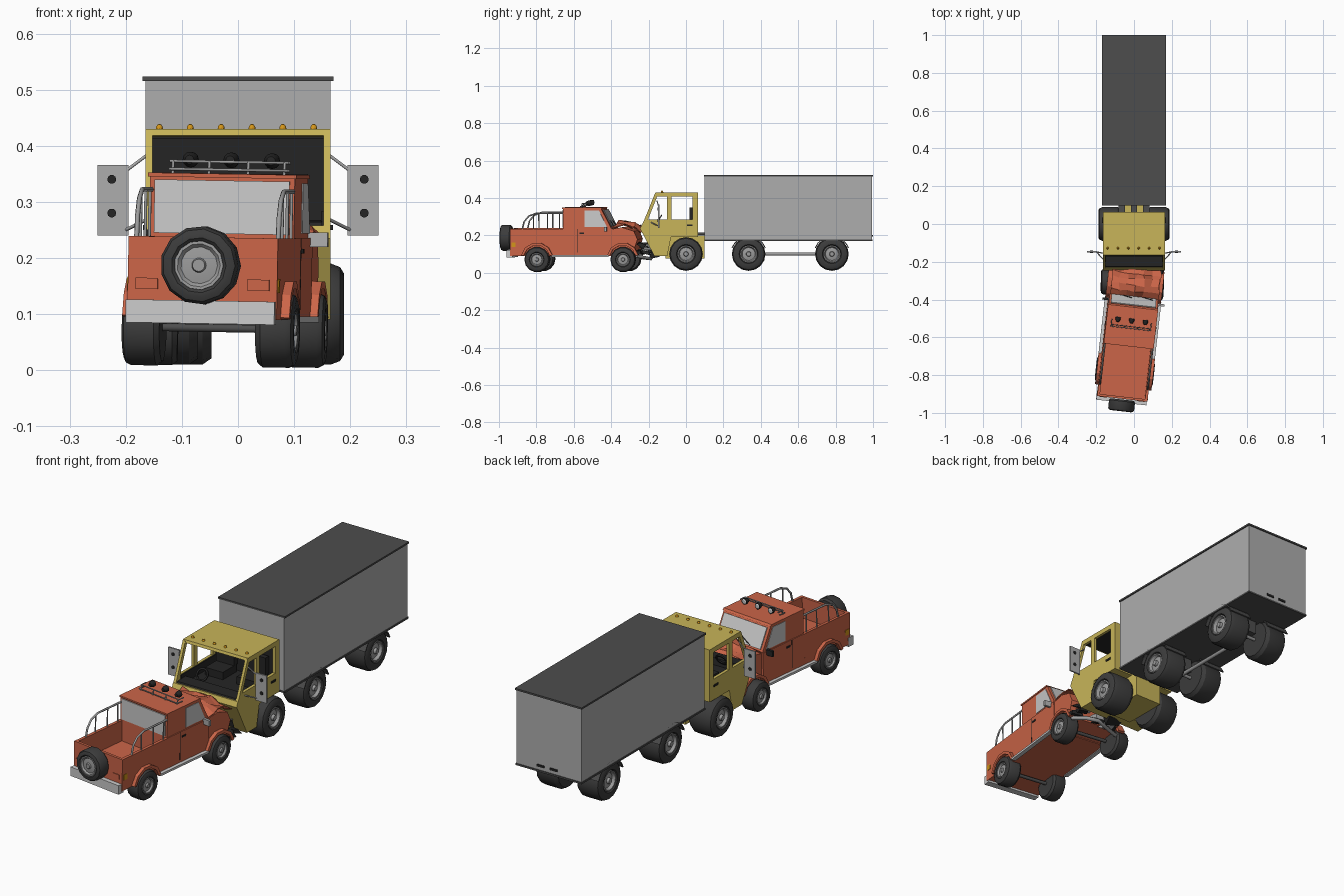
import bpy, bmesh, math, random
from mathutils import Matrix, Vector

if "Cube" in bpy.data.objects:
    bpy.data.objects.remove(bpy.data.objects["Cube"])
random.seed(4)
I = Matrix.Identity(4)

def mat(name, r, g, b):
    m = bpy.data.materials.new(name)
    m.diffuse_color = (r, g, b, 1)
    m.use_nodes = True
    m.node_tree.nodes["Principled BSDF"].inputs["Base Color"].default_value = m.diffuse_color
    return m

ORANGE = mat("orange_paint", 0.60, 0.13, 0.065)
YELLOW = mat("yellow_paint", 0.58, 0.46, 0.10)
GREY = mat("trailer_grey", 0.42, 0.42, 0.42)
ROOF = mat("dark_grey", 0.075, 0.075, 0.075)
TYRE = mat("tyre_rubber", 0.045, 0.045, 0.045)
BLACK = mat("interior_black", 0.018, 0.018, 0.018)
GLASS = mat("pale_glass", 0.60, 0.60, 0.60)
AMBER = mat("amber_lamp", 0.65, 0.30, 0.01)
STEEL = mat("steel", 0.33, 0.33, 0.33)

def finish(name, bm, m, M=I):
    bmesh.ops.recalc_face_normals(bm, faces=bm.faces)
    bm.transform(M)
    me = bpy.data.meshes.new(name)
    bm.to_mesh(me)
    bm.free()
    me.materials.append(m)
    o = bpy.data.objects.new(name, me)
    bpy.context.collection.objects.link(o)
    return o

def prism(name, pts, x0, x1, m, M=I):
    """Side profile of (y, z) points pushed across x."""
    bm = bmesh.new()
    a = [bm.verts.new((x0, y, z)) for y, z in pts]
    b = [bm.verts.new((x1, y, z)) for y, z in pts]
    bm.faces.new(a)
    bm.faces.new(b[::-1])
    for i in range(len(pts)):
        j = (i + 1) % len(pts)
        bm.faces.new((a[i], b[i], b[j], a[j]))
    return finish(name, bm, m, M)

def box(name, x0, x1, y0, y1, z0, z1, m, M=I):
    return prism(name, [(y0, z0), (y1, z0), (y1, z1), (y0, z1)], x0, x1, m, M)

def lathe(name, prof, n, m, M=I):
    """Profile of (x, radius) points spun round the x axis."""
    bm = bmesh.new()
    rings = []
    for x, r in prof:
        k = 1 if r == 0 else n
        rings.append([bm.verts.new((x, r * math.cos(2 * math.pi * i / n), r * math.sin(2 * math.pi * i / n))) for i in range(k)])
    for a, b in zip(rings, rings[1:]):
        for i in range(n):
            j = (i + 1) % n
            q = [a[i % len(a)], a[j % len(a)], b[j % len(b)], b[i % len(b)]]
            bm.faces.new(list(dict.fromkeys(q)))
    o = finish(name, bm, m, M)
    o.data.shade_smooth()
    o.data.set_sharp_from_angle(angle=math.radians(32))
    return o

def tube(name, pts, r, m, M=I):
    cu = bpy.data.curves.new(name, 'CURVE')
    cu.dimensions = '3D'
    cu.bevel_depth = r
    cu.bevel_resolution = 1
    cu.use_fill_caps = True
    sp = cu.splines.new('POLY')
    sp.points.add(len(pts) - 1)
    for p, c in zip(sp.points, pts):
        p.co = (*(M @ Vector(c)), 1)
    cu.materials.append(m)
    o = bpy.data.objects.new(name, cu)
    bpy.context.collection.objects.link(o)
    return o

def wheel(name, c, r, w, rim, M=I, turn=0.0, n=16):
    """Wheel whose outer face looks along +x after a turn about z."""
    T = M @ Matrix.Translation(c) @ Matrix.Rotation(turn, 4, 'Z')
    lathe(name + "_tyre", [(-w/2, 0), (-w/2, .88*r), (-.36*w, r), (.3*w, r), (.44*w, .93*r), (.5*w, .8*r),
                           (.5*w, rim*1.12), (.42*w, rim), (.2*w, rim), (.2*w, 0)], n, TYRE, T)
    lathe(name + "_rim", [(.2*w, rim), (.47*w, rim), (.47*w, rim*.88), (.36*w, rim*.75), (.40*w, rim*.4),
                          (.40*w, rim*.3), (.5*w, rim*.25), (.5*w, 0)], n, STEEL, T)

def arch(name, c, r0, r1, a0, a1, x0, x1, m, M=I, n=8):
    ang = [math.radians(a0 + (a1 - a0) * i / n) for i in range(n + 1)]
    ring = [(c[0] + r1*math.cos(a), c[1] + r1*math.sin(a)) for a in ang]
    ring += [(c[0] + r0*math.cos(a), c[1] + r0*math.sin(a)) for a in ang[::-1]]
    prism(name, ring, x0, x1, m, M)

# Trailer box, roof, floor and rear handles
box("trailer_box", -.165, .165, .10, .995, .178, .515, GREY)
box("trailer_roof", -.17, .17, .097, 1.0, .515, .523, ROOF)
box("trailer_floor", -.168, .168, .098, .998, .17, .178, ROOF)
for x in (.042, -.025):
    box("rear_handle", x - .019, x + .019, .995, .999, .193, .203, BLACK)
# Trailer running gear
tube("drive_shaft", [(0, .33, .10), (0, .78, .10)], .009, STEEL)
for y in (.335, .78):
    tube("trailer_axle", [(-.08, y, .10), (.08, y, .10)], .008, STEEL)
    box("axle_mount", -.03, .03, y - .03, y + .03, .11, .172, ROOF)
    for s in (-1, 1):
        wheel("trailer_wheel", (s*.105, y, .10), .09, .115, .046, turn=0 if s > 0 else math.pi)
        arch("trailer_mudguard", (y, .10), .092, .097, 20, 160, s*.05, s*.165, ROOF)
# Hitch between truck and trailer
for x in (-.065, 0.0, .065):
    box("hitch_bar", x - .017, x + .017, .05, .11, .203, .216, ROOF)

# Truck cab: solid lower body, belly, window frames and roof
prism("truck_lower_body", [(-.245, .235), (-.17, .09), (-.10, .09), (-.08, .19), (.064, .19), (.064, .235)], -.165, .165, YELLOW)
box("truck_belly", -.068, .068, -.11, .10, .075, .20, YELLOW)
for s in (-1, 1):
    a, b = s*.152, s*.165
    prism("door_panel", [(-.245, .235), (-.222, .285), (.064, .285), (.064, .235)], a, b, YELLOW)
    prism("windscreen_pillar", [(-.222, .285), (-.165, .427), (-.146, .427), (-.203, .285)], a, b, YELLOW)
    prism("middle_pillar", [(-.102, .285), (-.102, .42), (-.078, .42), (-.078, .285)], a, b, YELLOW)
    box("rear_pillar", a, b, .035, .064, .285, .42, YELLOW)
    box("window_top_rail", a, b, -.16, .064, .408, .42, YELLOW)
    box("door_handle", b, b + s*.004, .005, .035, .25, .259, BLACK)
    box("door_lining", s*.148, s*.152, -.2, .055, .235, .283, BLACK)
    wheel("truck_wheel", (s*.13, 0, .10), .09, .118, .046, turn=0 if s > 0 else math.pi)
    # Big side mirrors on struts
    box("mirror_plate", s*.195, s*.25, -.15, -.143, .24, .366, GREY)
    for z in (.34, .28):
        lathe("mirror_bolt", [(-.006, 0), (-.006, .008), (.006, .008), (.006, 0)], 10, BLACK,
              Matrix.Translation((s*.225, -.147, z)) @ Matrix.Rotation(math.pi/2, 4, 'Z'))
    tube("mirror_strut_upper", [(s*.16, -.155, .385), (s*.2, -.147, .355)], .003, GREY)
    tube("mirror_strut_lower", [(s*.16, -.19, .27), (s*.2, -.147, .25)], .003, GREY)
tube("truck_axle", [(-.1, 0, .10), (.1, 0, .10)], .012, ROOF)
prism("truck_roof", [(-.167, .418), (-.163, .43), (.064, .43), (.064, .416)], -.165, .165, YELLOW)
box("cab_back", -.165, .165, .056, .064, .235, .42, YELLOW)
box("cab_back_lining", -.152, .152, .052, .056, .235, .416, BLACK)
box("ceiling_lining", -.152, .152, -.155, .055, .413, .416, BLACK)
box("cab_floor", -.15, .15, -.235, .055, .235, .238, BLACK)
prism("dashboard", [(-.24, .238), (-.226, .264), (-.17, .268), (-.165, .238)], -.15, .15, BLACK)
prism("windscreen_sill", [(-.246, .235), (-.236, .258), (-.228, .258), (-.234, .235)], -.165, .165, YELLOW)
for x in (-.08, .08):
    box("seat_base", x - .045, x + .045, -.06, .04, .238, .272, BLACK)
    box("seat_back", x - .045, x + .045, .02, .045, .272, .35, BLACK)
lathe("steering_wheel", [(-.003, .022), (-.003, .03), (.003, .03), (.003, .022), (-.003, .022)], 14, BLACK,
      Matrix.Translation((-.08, -.145, .283)) @ Matrix.Rotation(math.radians(60), 4, 'X') @ Matrix.Rotation(math.pi/2, 4, 'Y'))
for i in range(6):
    lathe("roof_lamp", [(0, .0065), (.004, .006), (.008, .003), (.009, 0)], 10, AMBER,
          Matrix.Translation((-.14 + .055*i, -.128, .43)) @ Matrix.Rotation(-math.pi/2, 4, 'Y'))

# Pickup, turned and leaning a little; its own +y is forward, origin at the tailgate
P = Matrix.Translation((-.066, -.925, 0)) @ Matrix.Rotation(math.radians(-6.5), 4, 'Z') @ Matrix.Rotation(math.radians(1), 4, 'Y')
H = .134
box("pickup_bed_floor", -H, H, 0, .285, .092, .142, ORANGE, P)
box("tailgate", -H, H, 0, .012, .142, .237, ORANGE, P)
box("pickup_cab_lower", -H, H, .285, .545, .092, .238, ORANGE, P)
prism("pickup_cab", [(.285, .238), (.285, .344), (.49, .344), (.545, .238)], -.13, .13, ORANGE, P)
prism("pickup_roof", [(.28, .343), (.28, .35), (.488, .35), (.496, .343)], -.133, .133, ORANGE, P)
prism("pickup_front_body", [(.545, .095), (.545, .235), (.60, .245), (.665, .225), (.685, .18), (.66, .11)], -.125, .13, ORANGE, P)
box("rear_window", -.121, .121, .281, .286, .243, .338, GLASS, P)
prism("pickup_windscreen", [(.498, .336), (.502, .338), (.546, .252), (.542, .25)], -.119, .119, GLASS, P)
box("rear_bumper", -.135, .132, -.02, .012, .083, .124, GLASS, P)
for s in (-1, 1):
    box("bed_side", s*.12, s*H, 0, .285, .142, .237, ORANGE, P)
    prism("side_window", [(.40, .246), (.40, .335), (.478, .335), (.522, .246)], s*.129, s*.132, GLASS, P)
    box("pickup_door_handle", s*H, s*.137, .375, .398, .21, .218, BLACK, P)
    box("door_seam", s*H, s*.1348, .362, .365, .11, .236, BLACK, P)
    box("running_board", s*.13, s*.15, .225, .53, .088, .098, GLASS, P)
    box("tail_lamp", s*.10 - .02, s*.10 + .02, -.003, 0, .143, .163, ORANGE, P)
    box("side_lamp", s*H, s*.136, .008, .03, .14, .165, AMBER, P)
    # Bed hoops
    x = s*.127
    tube("bed_rail", [(x, .065, .235), (x, .075, .275), (x, .10, .305), (x, .14, .32), (x, .285, .32)], .0045, STEEL, P)
    for y, z in ((.125, .314), (.20, .32), (.265, .32)):
        tube("bed_rail_post", [(x, y, .235), (x, y, z)], .003, STEEL, P)
    # Wheels and flares; the front left wheel is knocked outwards
    t = 0 if s > 0 else math.pi
    fx = .12 if s > 0 else -.146
    wheel("pickup_rear_wheel", (s*.12, .145, .073), .068, .068, .036, P, t, 14)
    wheel("pickup_front_wheel", (fx, .607, .073), .068, .068, .036, P, t + (.06 if s > 0 else .1), 14)
    arch("rear_wheel_flare", (.145, .078), .072, .086, 12, 168, s*.12, s*.15, ORANGE, P, 5)
    arch("front_wheel_flare", (.607, .078), .072, .086, 12, 168, s*.115, s*.148, ORANGE, P, 5)
    box("wing_mirror", s*.13, s*.165, .51, .522, .222, .248, GREY if s > 0 else BLACK, P)
for y in (.145, .607):
    tube("pickup_axle", [(-.1, y, .075), (.1, y, .075)], .008, ROOF, P)
for x in (-.06, .05):
    tube("wiper", [(x, .546, .256), (x + .05, .537, .28)], .002, BLACK, P)
# Spare wheel on the tailgate
wheel("spare_wheel", (0, -.035, .187), .07, .062, .044, P, -math.pi/2, 13)
# Roof rail with three spot lamps
for z, y in ((.357, .375), (.371, .385)):
    tube("lamp_rail", [(-.105, y + .03, z), (-.105, y, z), (.105, y, z), (.105, y + .03, z)], .0028, STEEL, P)
for x in (-.10, -.035, .035, .10):
    tube("lamp_rail_post", [(x, .378, .348), (x, .385, .371)], .0028, STEEL, P)
for x in (-.073, 0, .073):
    lathe("spot_lamp", [(-.014, 0), (-.012, .008), (.002, .014), (.012, .014), (.012, 0)], 12, BLACK,
          P @ Matrix.Translation((x, .415, .374)) @ Matrix.Rotation(math.pi/2, 4, 'Z'))
    lathe("spot_lamp_lens", [(.012, .011), (.014, .008), (.014, 0)], 12, GLASS,
          P @ Matrix.Translation((x, .415, .374)) @ Matrix.Rotation(math.pi/2, 4, 'Z'))

# Buckled bonnet: a folded sheet with random dents
bm = bmesh.new()
rows = [(.543, .24), (.575, .272), (.605, .283), (.64, .268), (.668, .272), (.70, .238)]
grid = []
for k, (y, z) in enumerate(rows):
    j = .012 if 0 < k else 0
    grid.append([bm.verts.new((-.128 + .256*i/6 + random.uniform(-j, j)*.6, y + random.uniform(-j, j)*.6,
                               z - .02*abs(i - 3)/3*(k > 0) + random.uniform(-j, j))) for i in range(7)])
for a, b in zip(grid, grid[1:]):
    for i in range(6):
        bm.faces.new((a[i], a[i+1], b[i+1], b[i]))
hood = finish("buckled_bonnet", bm, ORANGE, P)
hood.modifiers.new("thickness", 'SOLIDIFY').thickness = .005

# Crushed grille and bumper pieces pushed under the truck nose
for k in range(16):
    bm = bmesh.new()
    bmesh.ops.create_cube(bm, size=1)
    for v in bm.verts:
        v.co += Vector([random.uniform(-.25, .25) for _ in range(3)])
    S = Matrix.Diagonal((random.uniform(.03, .06), .04, random.uniform(.012, .03), 1))
    T = Matrix.Translation((-.12 + .016*k, .70 + random.uniform(-.02, .06), random.uniform(.09, .15)))
    R = Matrix.Rotation(random.uniform(-.6, .6), 4, 'X')
    finish("crushed_grille_piece", bm, BLACK if k % 4 else STEEL, P @ T @ R @ S)
tube("bent_front_bumper", [(-.13, .655, .085), (-.05, .70, .078), (.03, .745, .075), (.08, .73, .08), (.13, .68, .09)], .009, STEEL, P)
